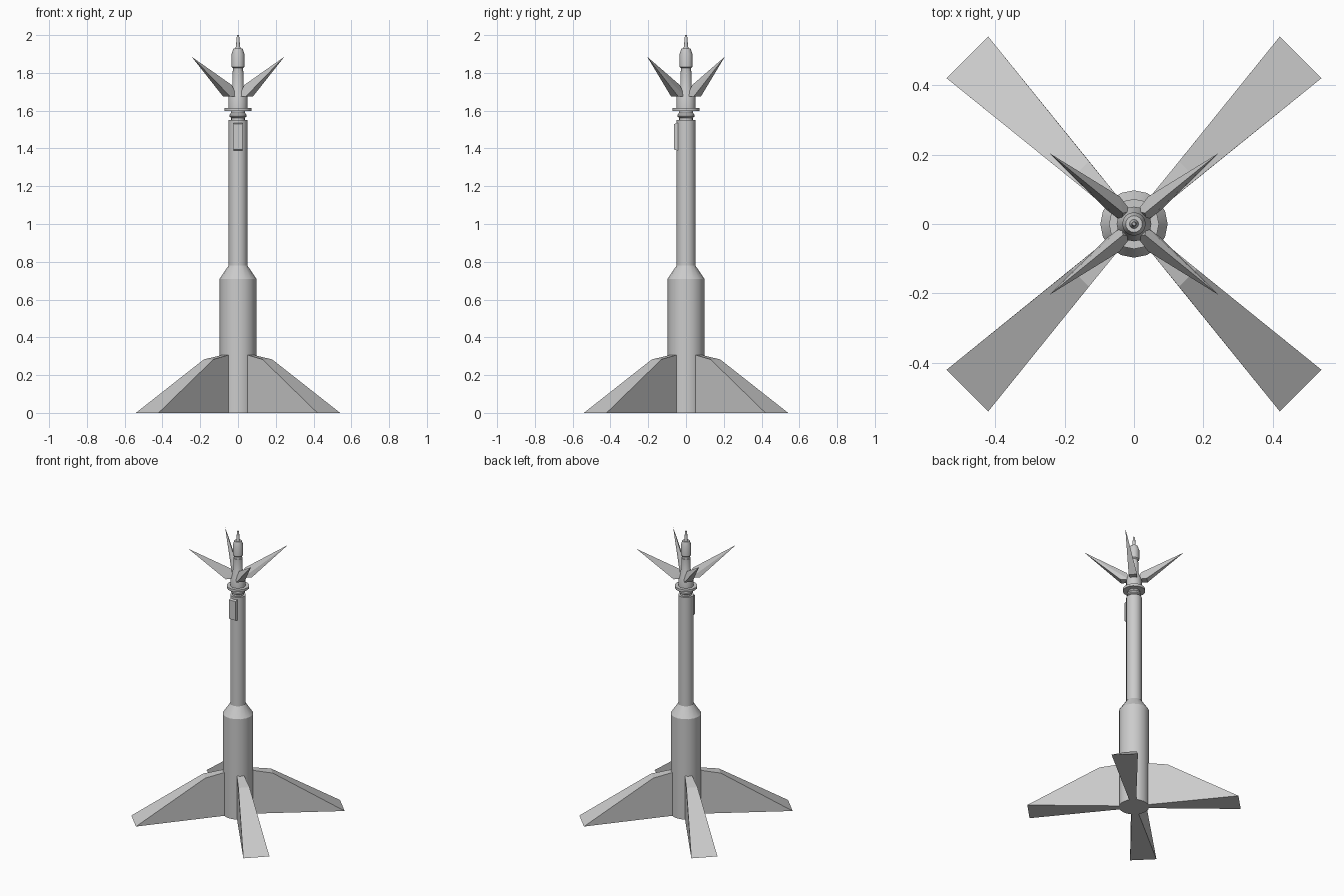
import bpy, bmesh, math
from mathutils import Vector

if "Cube" in bpy.data.objects:
    bpy.data.objects.remove(bpy.data.objects["Cube"])


def finish(name, bm, smooth=False):
    bmesh.ops.recalc_face_normals(bm, faces=bm.faces)
    me = bpy.data.meshes.new(name)
    bm.to_mesh(me)
    bm.free()
    ob = bpy.data.objects.new(name, me)
    bpy.context.collection.objects.link(ob)
    if smooth:
        bpy.ops.object.select_all(action='DESELECT')
        ob.select_set(True)
        bpy.context.view_layer.objects.active = ob
        bpy.ops.object.shade_smooth_by_angle(angle=math.radians(30))
    return ob


def lathe(name, profile, sides=16):
    """Closed solid of revolution from (radius, z) pairs."""
    bm = bmesh.new()
    rings = []
    for r, z in profile:
        rings.append([bm.verts.new((r * math.cos(2 * math.pi * i / sides),
                                    r * math.sin(2 * math.pi * i / sides), z))
                      for i in range(sides)])
    for a, b in zip(rings, rings[1:]):
        for i in range(sides):
            j = (i + 1) % sides
            bm.faces.new((a[i], a[j], b[j], b[i]))
    bm.faces.new(rings[0])
    bm.faces.new(rings[-1])
    return finish(name, bm, True)


def diagonal(u, w, z, sx, sy):
    """Point at distance u along a diagonal, offset sideways by w."""
    s = math.sqrt(0.5)
    return Vector((sx * (u + w) * s, sy * (u - w) * s, z))


# Main column: wide base, tapered shoulder, slim mast
lathe("column", [(0.097, 0), (0.097, 0.71), (0.05, 0.78), (0.05, 1.55)])

# Neck, flange and collar above the mast
lathe("neck", [(0.036, 1.545), (0.036, 1.562), (0.045, 1.568),
               (0.045, 1.578), (0.038, 1.588), (0.038, 1.60)])
lathe("flange", [(0.072, 1.598), (0.072, 1.615)])
lathe("collar", [(0.05, 1.61), (0.05, 1.68), (0.03, 1.73), (0.03, 1.81)])

# Capsule and needle at the top
lathe("capsule", [(0.026, 1.805), (0.026, 1.825), (0.034, 1.832),
                  (0.034, 1.90), (0.024, 1.93), (0.015, 1.93)])
lathe("needle", [(0.014, 1.925), (0.010, 1.95), (0.007, 1.99), (0.004, 2.0)])

# Four flared base fins and four pointed prongs on the diagonals
fin_side = [(0.06, 0.019, 0), (0.68, 0.085, 0),
            (0.22, 0.036, 0.283), (0.092, 0.023, 0.307), (0.06, 0.019, 0.307)]
for sx in (1, -1):
    for sy in (1, -1):
        tag = ("back" if sy > 0 else "front") + ("_right" if sx > 0 else "_left")
        bm = bmesh.new()
        a = [bm.verts.new(diagonal(u, w, z, sx, sy)) for u, w, z in fin_side]
        b = [bm.verts.new(diagonal(u, -w, z, sx, sy)) for u, w, z in fin_side]
        bm.faces.new(a)
        bm.faces.new(b)
        for i in range(len(a)):
            j = (i + 1) % len(a)
            bm.faces.new((a[i], a[j], b[j], b[i]))
        finish("base_fin_" + tag, bm)

        bm = bmesh.new()
        pts = [(0.085, 0.027, 1.675), (0.085, -0.027, 1.675), (0.045, 0, 1.735),
               (0.03, 0.02, 1.675), (0.03, -0.02, 1.675)]
        for p in pts:
            bm.verts.new(diagonal(*p, sx, sy))
        bm.verts.new((sx * 0.245, sy * 0.205, 1.885))
        bmesh.ops.convex_hull(bm, input=bm.verts)
        finish("prong_" + tag, bm)

# Small service box on the front of the mast
bm = bmesh.new()
bmesh.ops.create_cube(bm, size=1)
for v in bm.verts:
    outer = v.co.y < 0
    v.co = Vector((v.co.x * 0.05, -0.063 if outer else -0.035,
                   1.462 + v.co.z * (0.134 if outer else 0.154)))
finish("service_box", bm)
